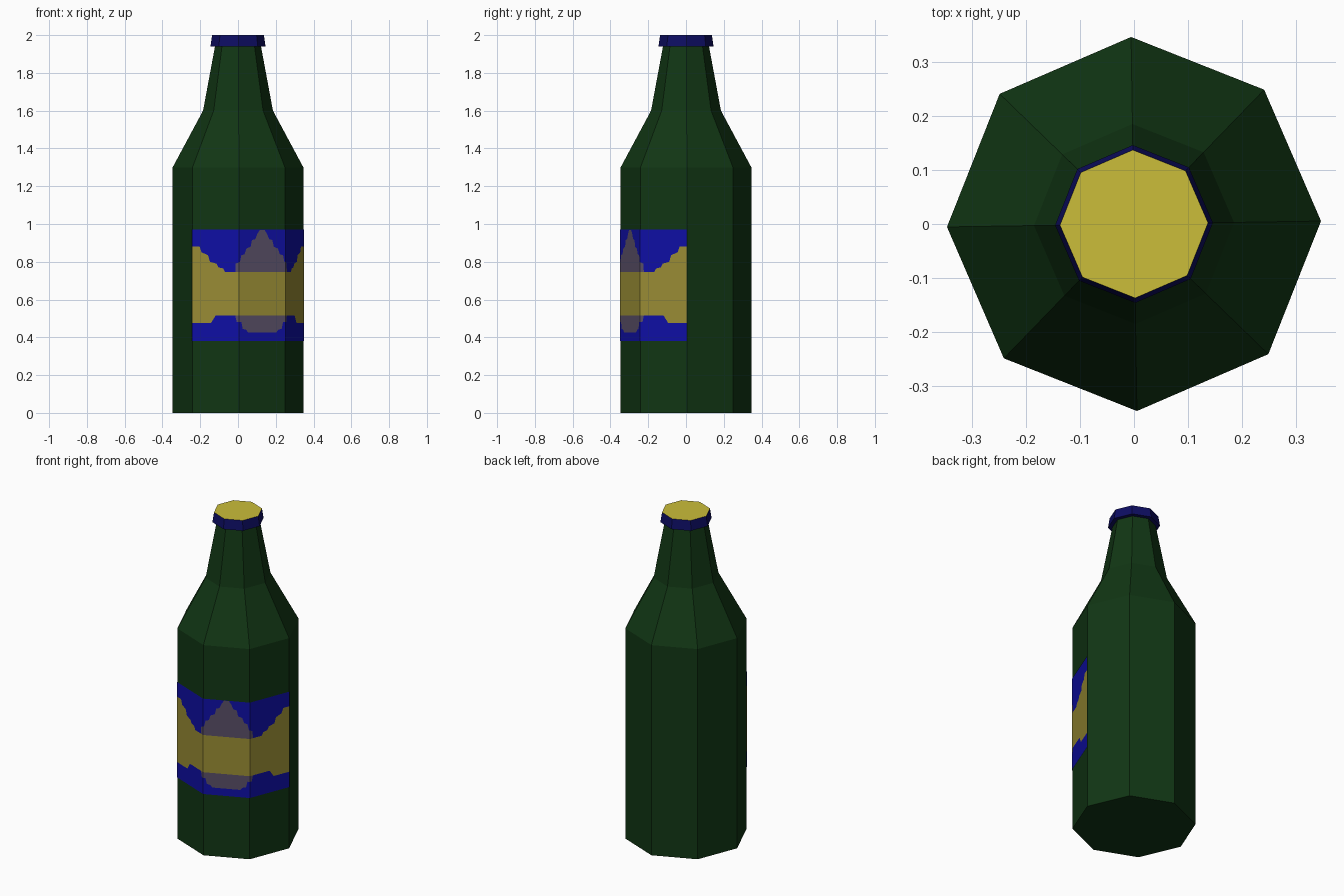
import bpy, bmesh, math

if "Cube" in bpy.data.objects:
    bpy.data.objects.remove(bpy.data.objects["Cube"])

SIDES = 8
TWIST = math.radians(0.9)
RADIUS = 0.346


def material(name, r, g, b):
    m = bpy.data.materials.new(name)
    lin = lambda c: ((c / 255 + 0.055) / 1.055) ** 2.4 if c > 10 else c / 255 / 12.92
    m.diffuse_color = (lin(r), lin(g), lin(b), 1)
    m.use_nodes = True
    m.node_tree.nodes["Principled BSDF"].inputs["Base Color"].default_value = m.diffuse_color
    return m


green = material("bottle green", 17, 54, 20)
cap_blue = material("cap dark blue", 13, 13, 98)
cap_yellow = material("cap yellow", 203, 189, 58)
blue = material("label blue", 15, 15, 165)
yellow = material("label yellow", 153, 140, 52)
mauve = material("label mauve grey", 88, 78, 102)


def corner(i, r):
    a = TWIST + i * math.tau / SIDES
    return r * math.cos(a), r * math.sin(a)


def finish(name, bm, mats):
    me = bpy.data.meshes.new(name)
    bm.to_mesh(me)
    bm.free()
    for m in mats:
        me.materials.append(m)
    ob = bpy.data.objects.new(name, me)
    bpy.context.collection.objects.link(ob)
    return ob


def lathe(name, profile, mats, top_index=0):
    """Eight-sided closed solid from (radius, height) pairs."""
    bm = bmesh.new()
    rings = [[bm.verts.new((*corner(i, r), z)) for i in range(SIDES)] for r, z in profile]
    for lo, hi in zip(rings, rings[1:]):
        for i in range(SIDES):
            j = (i + 1) % SIDES
            bm.faces.new((lo[i], lo[j], hi[j], hi[i]))
    bm.faces.new(rings[0][::-1])
    bm.faces.new(rings[-1]).material_index = top_index
    return finish(name, bm, mats)


# Glass body and crown cap
lathe("bottle_body", [(RADIUS, 0), (RADIUS, 1.3), (0.185, 1.6), (0.12, 1.95)], [green])
lathe("bottle_cap", [(0.146, 1.94), (0.137, 2.0)], [cap_blue, cap_yellow], top_index=1)

# Label outline: (position in face widths, height), mirrored about 1.5
UPPER = [(0, .88), (.16, .88), (.2, .85), (.34, .835), (.38, .80), (.52, .79), (.56, .77),
         (.66, .765), (.7, .745), (.92, .745), (.93, .79), (1.02, .80), (1.05, .835),
         (1.12, .84), (1.16, .87), (1.25, .88), (1.28, .915), (1.35, .92), (1.4, .95),
         (1.45, .969), (1.5, .969)]
LOWER = [(0, .475), (.4, .475), (.45, .495), (.5, .515), (.92, .515), (.95, .48), (1.05, .48),
         (1.08, .445), (1.15, .44), (1.2, .425), (1.5, .425)]


def height(curve, u):
    u = min(u, 3 - u)
    for (u0, z0), (u1, z1) in zip(curve, curve[1:]):
        if u <= u1 + 1e-6:
            return z0 + (z1 - z0) * (u - u0) / (u1 - u0)
    return curve[-1][1]


def label_point(u, z):
    k = min(int(u + 1e-6), 2)
    t = u - k
    a, b = corner(5 + k, RADIUS + 0.003), corner(6 + k, RADIUS + 0.003)
    return a[0] + (b[0] - a[0]) * t, a[1] + (b[1] - a[1]) * t, z


# Wraparound label on three faces, split into columns and coloured by band
half = {u for u, _ in UPPER + LOWER} | {1.0}
cuts = sorted({round(u, 4) for u in half} | {round(3 - u, 4) for u in half})
bm = bmesh.new()
for u0, u1 in zip(cuts, cuts[1:]):
    emblem = 1 if abs((u0 + u1) / 2 - 1.5) > 0.58 else 2
    cols = [(0.38, height(LOWER, u), 0.515, 0.745, height(UPPER, u), 0.97) for u in (u0, u1)]
    for k, colour in enumerate((0, emblem, 1, emblem, 0)):
        if emblem == 1 and k in (1, 3) and max(abs(c[k + 1] - c[k]) for c in cols) < 1e-4:
            continue
        pts = [(u0, cols[0][k]), (u1, cols[1][k]), (u1, cols[1][k + 1]), (u0, cols[0][k + 1])]
        f = bm.faces.new([bm.verts.new(label_point(*p)) for p in pts])
        f.material_index = colour
bmesh.ops.remove_doubles(bm, verts=bm.verts, dist=1e-5)
finish("bottle_label", bm, [blue, yellow, mauve])
